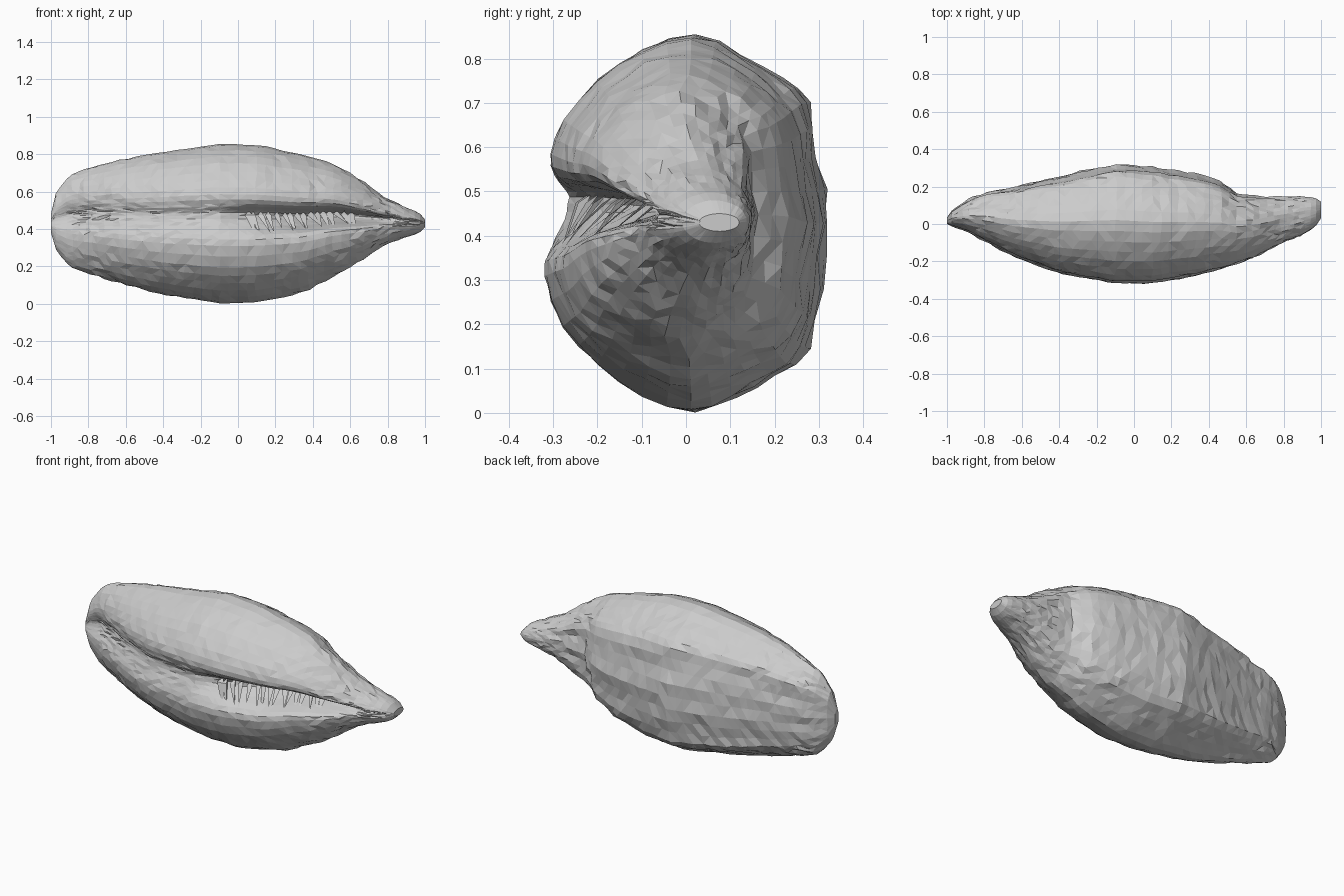
import bpy, bmesh, random, math
from mathutils import Vector

if "Cube" in bpy.data.objects:
    bpy.data.objects.remove(bpy.data.objects["Cube"])
random.seed(4)

# Stations along the shell: x, bottom z, top z, front y, back y, slit depth
ST = [(-1.00, .38, .48, .0, .035, .0), (-.975, .29, .59, -.015, .07, .012),
      (-.90, .195, .69, -.045, .125, .03), (-.80, .162, .728, -.10, .17, .03),
      (-.65, .112, .768, -.175, .20, .015), (-.40, .047, .813, -.268, .26, .005),
      (-.10, .0, .857, -.32, .324, .01), (.10, .004, .852, -.32, .305, .07),
      (.35, .06, .80, -.275, .265, .16), (.48, .13, .76, -.24, .225, .18),
      (.54, .16, .735, -.22, .165, .18), (.65, .22, .67, -.18, .15, .14),
      (.76, .30, .585, -.12, .15, .07), (.88, .35, .525, -.07, .15, .0),
      (.965, .375, .49, -.02, .143, .0), (1.0, .41, .45, .03, .12, .0)]

# Cross-section: across (-1 front, 1 back), up (-1..1), share of slit depth
PROF = [(.06, 1, 0), (.40, .90, 0), (.68, .77, 0), (.86, .64, 0), (.93, .35, 0),
        (1, 0, 0), (.95, -.35, 0), (.87, -.66, 0), (.62, -.81, 0), (.35, -.92, 0),
        (.06, -1, 0), (-.3, -.92, 0), (-.62, -.75, 0), (-.87, -.55, 0),
        (-1, -.28, 0), (-.97, -.14, .1), (-.92, -.03, .65), (-.88, .06, 1),
        (-.87, .14, 1), (-.90, .19, .55), (-.93, .25, .08), (-.96, .37, 0),
        (-.86, .55, 0), (-.62, .76, 0), (-.3, .92, 0)]


def spline(pts, i, t):
    """Closed smooth curve through pts."""
    a, b, c, d = (pts[(i + k) % len(pts)] for k in (-1, 0, 1, 2))
    return [.5 * (2*q + (r - p)*t + (2*p - 5*q + 4*r - s)*t*t + (3*q - p - 3*r + s)*t**3)
            for p, q, r, s in zip(a, b, c, d)]


def station(x):
    for a, b in zip(ST, ST[1:]):
        if x <= b[0]:
            t = (x - a[0]) / (b[0] - a[0])
            return [p + (q - p) * t for p, q in zip(a, b)]
    return ST[-1]


def make(name, bm):
    bmesh.ops.recalc_face_normals(bm, faces=bm.faces[:])
    me = bpy.data.meshes.new(name)
    bm.to_mesh(me)
    bm.free()
    ob = bpy.data.objects.new(name, me)
    bpy.context.collection.objects.link(ob)


# Shell body: lofted rings with slight irregularity
loop = [spline(PROF, i, t) for i in range(len(PROF)) for t in (0, .5)]
bm = bmesh.new()
rings = []
NX = 50
for k in range(NX + 1):
    x = -math.cos(math.pi * k / NX) * .35 + (-1 + 2 * k / NX) * .65
    x, zb, zt, yf, yb, dep = station(x)
    yc, hy, zc, hz = (yf + yb) / 2, (yb - yf) / 2, (zb + zt) / 2, (zt - zb) / 2
    j = .009 * min(1, (1 - abs(x)) * 6)
    tail = max(0, min(1, (x - .65) / .2))
    left = max(0, min(1, (-x - .1) / .5))
    ring = []
    for u, v, g in loop:
        u, v = max(-1, min(1, u)), max(-1, min(1, v))
        # the tail is a plain oval, the left half has a wide soft hollow
        s = max(1e-6, math.hypot(u, v))
        u += (u / s - u) * tail * .8
        v += (v / s - v) * tail * .8
        if u < 0:
            soft = math.exp(-((v - .13) / .3) ** 2)
            g += (soft - g) * left
        co = Vector((x + random.uniform(-1, 1) * j,
                     yc + u * hy + g * dep, zc + v * hz))
        if u > .3:  # long shallow wrinkles on the back
            co.y += .6 * j * math.sin(v * 13 + 2 * math.sin(x * 4)) * (1 - tail)
        r = random.uniform(-1, .2) * j * (.9 if u > .3 else .6)
        co.y += r * u
        co.z += r * v
        ring.append(bm.verts.new(co))
    rings.append(ring)
n = len(loop)
for a, b in zip(rings, rings[1:]):
    for i in range(n):
        bm.faces.new((a[i], b[i], b[(i + 1) % n], a[(i + 1) % n]))
bm.faces.new(rings[0])
bm.faces.new(rings[-1])
bmesh.ops.triangulate(bm, faces=bm.faces[:])
make("shell_body", bm)

# Teeth: thin slivers leaning across the slit, in two uneven groups
bm = bmesh.new()
for k in range(16):
    x = .07 + k * .037 + random.uniform(-.012, .012)
    _, zb, zt, yf, yb, dep = station(x)
    zc, hz, yc, hy = (zb + zt) / 2, (zt - zb) / 2, (yf + yb) / 2, (yb - yf) / 2
    low = Vector((x + random.uniform(0, .05), yc - hy * .95 + dep * .2,
                  zc - hz * random.uniform(.06, .24)))
    top = Vector((x - .015, yc - hy * .92 + dep * .75, zc + hz * .11))
    w = random.uniform(.012, .022)
    base = [bm.verts.new(top + Vector(o)) for o in ((-w, 0, 0), (w, 0, 0), (0, .03, .02))]
    tip = bm.verts.new(low)
    for i in range(3):
        bm.faces.new((base[i], base[(i + 1) % 3], tip))
    bm.faces.new(base)
make("slit_teeth", bm)
